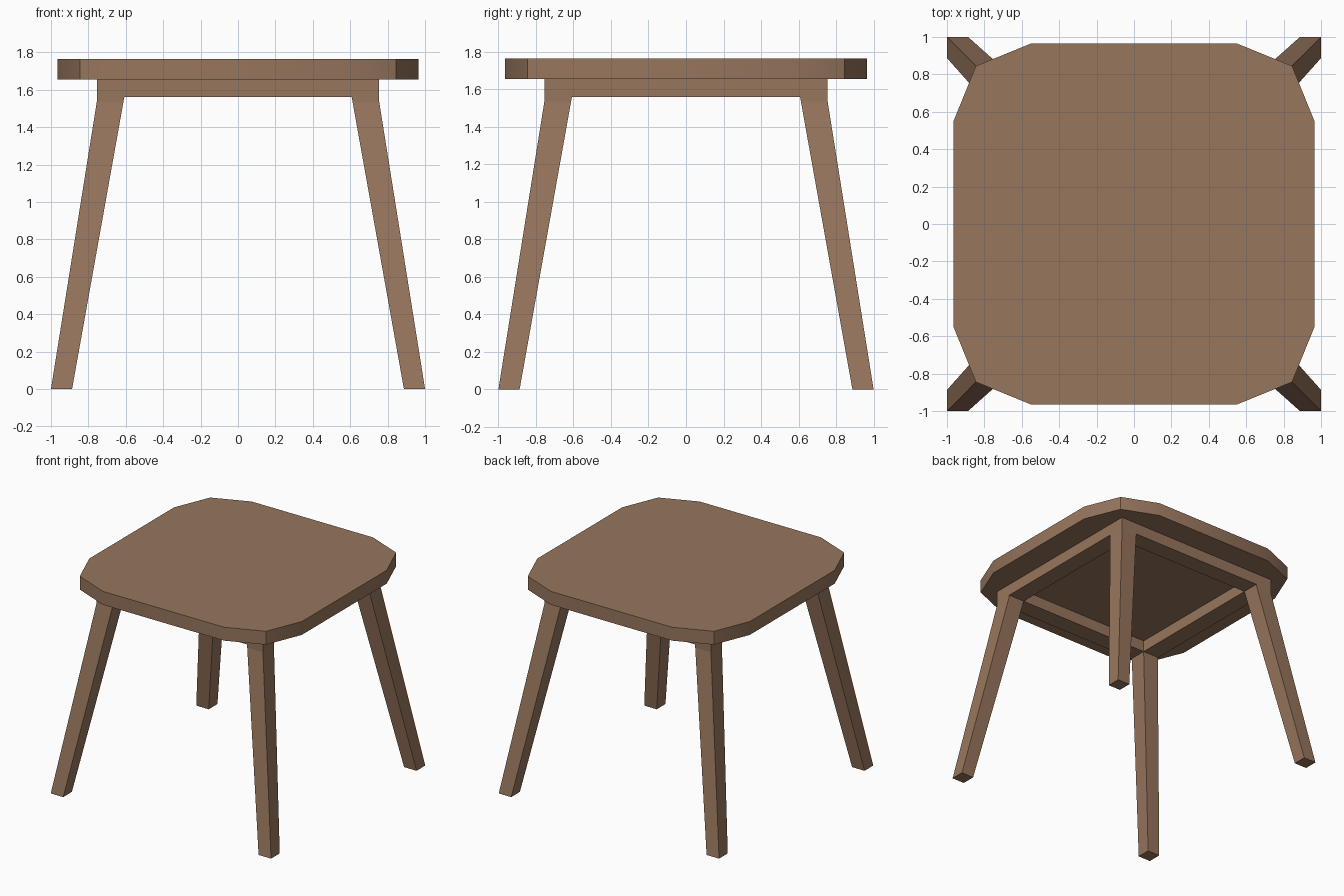
import bpy, bmesh

if "Cube" in bpy.data.objects:
    bpy.data.objects.remove(bpy.data.objects["Cube"])

wood = bpy.data.materials.new("brown wood")
wood.diffuse_color = (0.31, 0.18, 0.11, 1)
wood.use_nodes = True
wood.node_tree.nodes["Principled BSDF"].inputs["Base Color"].default_value = wood.diffuse_color


def loft(name, rings):
    """Closed solid skinned through rings of equal point count."""
    bm = bmesh.new()
    loops = [[bm.verts.new(p) for p in ring] for ring in rings]
    n = len(loops[0])
    for a, b in zip(loops, loops[1:]):
        for i in range(n):
            j = (i + 1) % n
            bm.faces.new((a[i], a[j], b[j], b[i]))
    bm.faces.new(loops[0][::-1])
    bm.faces.new(loops[-1])
    bmesh.ops.recalc_face_normals(bm, faces=bm.faces)
    mesh = bpy.data.meshes.new(name)
    bm.to_mesh(mesh)
    bm.free()
    mesh.materials.append(wood)
    obj = bpy.data.objects.new(name, mesh)
    bpy.context.collection.objects.link(obj)
    return obj


def rect(x0, x1, y0, y1, z):
    return [(x0, y0, z), (x1, y0, z), (x1, y1, z), (x0, y1, z)]


SEAT_LOW, SEAT_TOP, RAIL_LOW = 1.655, 1.765, 1.56
OUT, IN = 0.755, 0.608

# Seat: square slab with faceted round corners
corner = [(0.965, 0.55), (0.845, 0.845), (0.55, 0.965)]
outline = []
for turn in range(4):
    outline += corner
    corner = [(-y, x) for x, y in corner]
seat = loft("seat", [[(x, y, z) for x, y in outline] for z in (SEAT_LOW, SEAT_TOP)])
bpy.context.view_layer.objects.active = seat
seat.select_set(True)
bpy.ops.object.shade_smooth_by_angle(angle=0.52)

# Legs: splayed and tapered, upright where they meet the rails
sections = [(0, 0.887, 1.0), (1.535, 0.6125, OUT), (RAIL_LOW, IN, OUT), (SEAT_LOW, IN, OUT)]
for sy, depth in ((-1, "front"), (1, "back")):
    for sx, side in ((-1, "left"), (1, "right")):
        loft(f"{depth}_{side}_leg",
             [rect(sx * a, sx * b, sy * a, sy * b, z) for z, a, b in sections])

# Rails under the seat, between the legs
for s, depth, side in ((-1, "front", "left"), (1, "back", "right")):
    loft(f"{depth}_rail", [rect(-IN, IN, s * IN, s * OUT, z) for z in (RAIL_LOW, SEAT_LOW)])
    loft(f"{side}_rail", [rect(s * IN, s * OUT, -IN, IN, z) for z in (RAIL_LOW, SEAT_LOW)])
